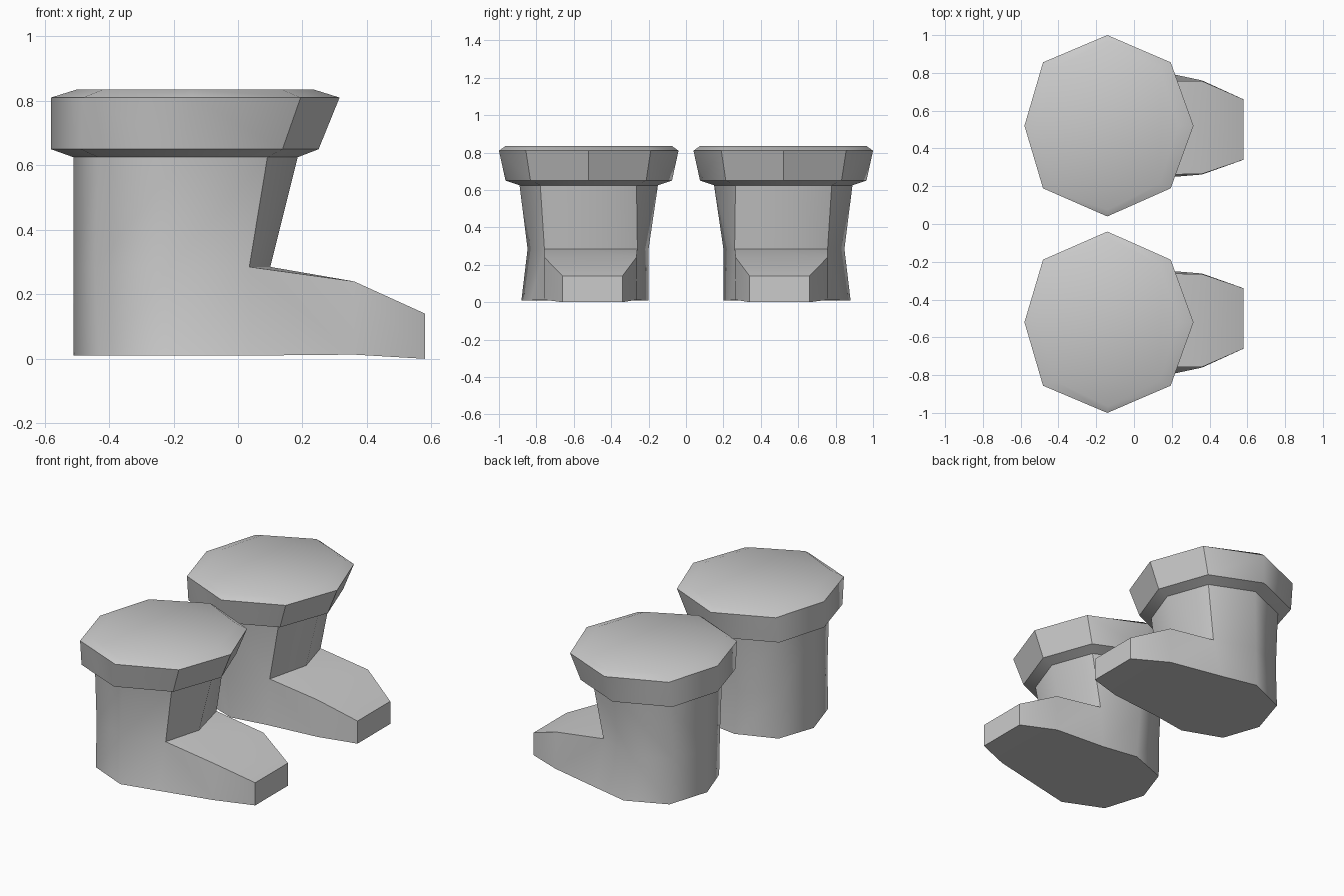
import bpy, bmesh

if "Cube" in bpy.data.objects:
    bpy.data.objects.remove(bpy.data.objects["Cube"])

# Eight-sided outline in 0..1 space, starting at the front point
OUTLINE = [(1, .5), (.865, .85), (.49, 1), (.11, .85),
           (0, .5), (.11, .155), (.49, 0), (.865, .155)]


def ring(bm, x0, x1, y0, y1, z):
    return [bm.verts.new((x0 + (x1 - x0) * u, y0 + (y1 - y0) * v, z))
            for u, v in OUTLINE]


def bridge(bm, a, b):
    n = len(a)
    for i in range(n):
        j = (i + 1) % n
        bm.faces.new((a[i], a[j], b[j], b[i]))


def finish(bm, name):
    bmesh.ops.recalc_face_normals(bm, faces=bm.faces)
    for f in bm.faces:
        f.smooth = True
    # Rounded sides and back, crisp rims, front and foot
    for e in bm.edges:
        a, b = e.verts
        angle = e.calc_face_angle(0)
        upright = abs(a.co.z - b.co.z) > .12
        rounded = upright and (a.co.x + b.co.x) < 0 and angle < 1.05
        e.smooth = angle < .6 or rounded
    me = bpy.data.meshes.new(name)
    bm.to_mesh(me)
    bm.free()
    ob = bpy.data.objects.new(name, me)
    bpy.context.collection.objects.link(ob)
    # Second boot of the pair
    mod = ob.modifiers.new("pair", 'MIRROR')
    mod.use_axis = (False, True, False)
    mod.use_mirror_merge = False


SHAFT_TOP = (-.51, .185, .15, .89, .625)

# Cuff with flared rim
bm = bmesh.new()
rings = [ring(bm, *r) for r in (SHAFT_TOP,
                                (-.58, .25, .075, .965, .65),
                                (-.58, .315, .04, 1.0, .81),
                                (-.50, .235, .075, .965, .835))]
for a, b in zip(rings, rings[1:]):
    bridge(bm, a, b)
bm.faces.new(rings[-1])
finish(bm, "boot_cuff")

# Shaft and foot in one piece
bm = bmesh.new()
top = ring(bm, *SHAFT_TOP)
mid = ring(bm, -.51, .10, .20, .847, .285)
mid[1].co = (.035, .757, .285)
mid[7].co = (.035, .26, .285)
bridge(bm, top, mid)

# Sole outline, running from outer ankle round the heel to inner ankle
sole = [bm.verts.new((x, y, .01)) for x, y in (
    (.035, .83), (-.19, .88), (-.43, .775), (-.51, .52),
    (-.43, .29), (-.19, .20), (.035, .235))]
for i in range(6):
    bm.faces.new((mid[i + 1], mid[i + 2], sole[i + 1], sole[i]))

# Instep and toe
it_o, it_i, ib_o, ib_i = [bm.verts.new(c) for c in (
    (.36, .757, .24), (.36, .265, .24), (.36, .76, .013), (.36, .262, .013))]
tt_o, tt_i, tb_o, tb_i = [bm.verts.new(c) for c in (
    (.58, .66, .14), (.58, .34, .14), (.58, .66, 0), (.58, .34, 0))]
for f in ((mid[1], sole[0], ib_o, it_o), (mid[7], sole[6], ib_i, it_i),
          (it_o, ib_o, tb_o, tt_o), (it_i, ib_i, tb_i, tt_i),
          (mid[0], mid[1], it_o), (mid[0], it_i, mid[7]), (mid[0], it_o, it_i),
          (it_o, tt_o, tt_i, it_i), (tt_o, tb_o, tb_i, tt_i),
          (ib_o, ib_i, tb_i, tb_o), [ib_o] + sole + [ib_i]):
    bm.faces.new(f)
finish(bm, "boot_shaft_and_foot")
